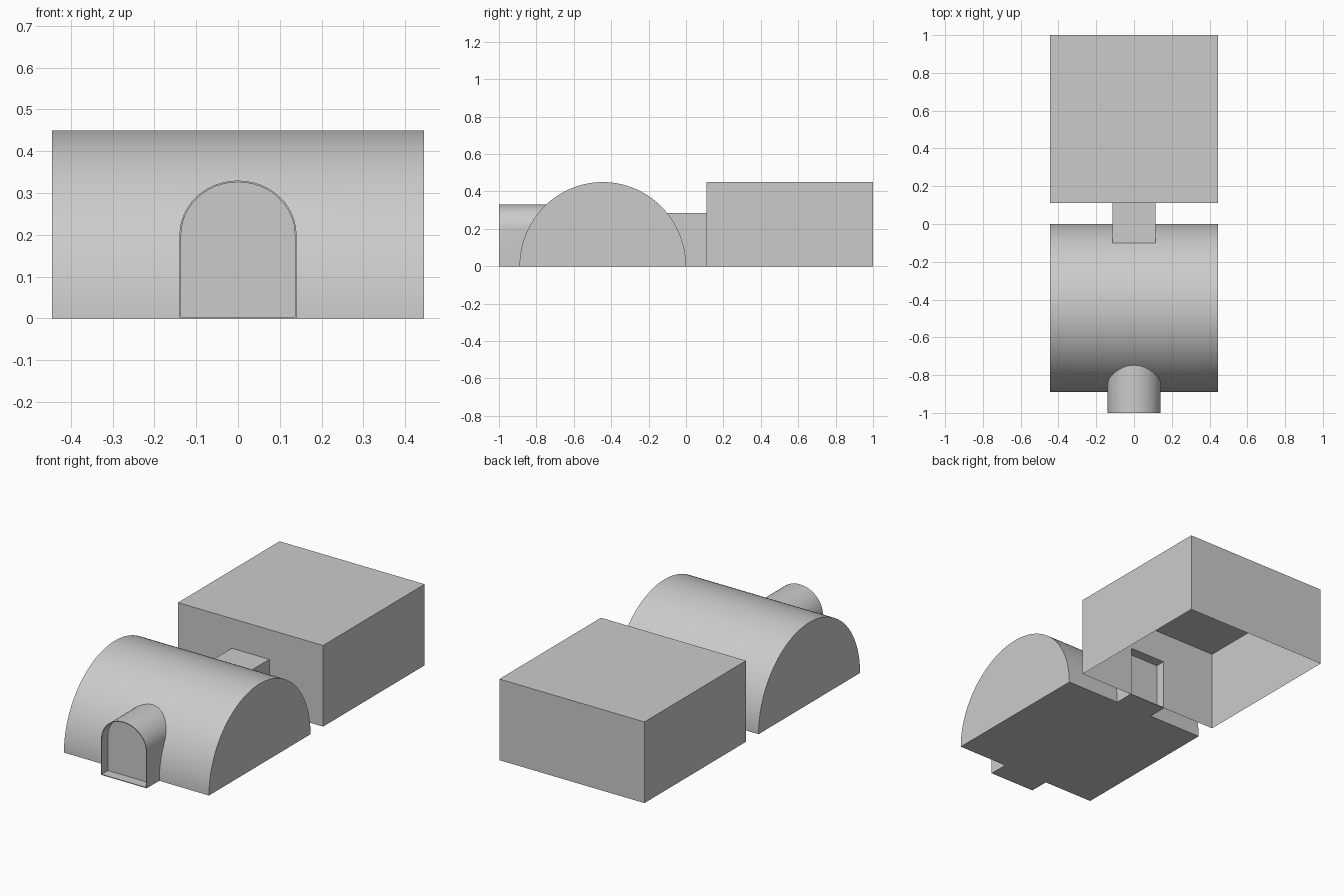
import bpy, bmesh, math

if "Cube" in bpy.data.objects:
    bpy.data.objects.remove(bpy.data.objects["Cube"])

HALF = 0.445      # half width of both buildings
HEIGHT = 0.45
T = 0.004         # thin rim around the doorways


def mesh_object(name, bm):
    bmesh.ops.recalc_face_normals(bm, faces=bm.faces)
    me = bpy.data.meshes.new(name)
    bm.to_mesh(me)
    bm.free()
    ob = bpy.data.objects.new(name, me)
    bpy.context.collection.objects.link(ob)
    return ob


def prism(name, points, offset):
    """Closed solid: a planar outline swept by an offset vector."""
    bm = bmesh.new()
    base = bm.faces.new([bm.verts.new(p) for p in points])
    out = bmesh.ops.extrude_face_region(bm, geom=[base], use_keep_orig=True)
    verts = [g for g in out["geom"] if isinstance(g, bmesh.types.BMVert)]
    bmesh.ops.translate(bm, verts=verts, vec=offset)
    return mesh_object(name, bm)


def arch(w, spring, rise, base, y, n=24):
    """Round-topped doorway outline in the xz plane."""
    top = [(w * math.cos(math.pi * i / n), y, spring + rise * math.sin(math.pi * i / n))
           for i in range(n + 1)]
    return [(-w, y, base), (w, y, base)] + top


def rect(w, z0, z1, y):
    return [(-w, y, z0), (w, y, z0), (w, y, z1), (-w, y, z1)]


def boolean(target, other, operation):
    mod = target.modifiers.new(operation, "BOOLEAN")
    mod.operation, mod.solver, mod.object = operation, "EXACT", other
    bpy.context.view_layer.objects.active = target
    bpy.ops.object.modifier_apply(modifier=mod.name)
    bpy.data.objects.remove(other)


# Half-cylinder hall, closed ends and floor
N = 64
curve = [(-HALF, -HALF + HALF * math.cos(math.pi * i / N), HEIGHT * math.sin(math.pi * i / N))
         for i in range(N + 1)]
hall = prism("vaulted_hall", curve, (2 * HALF, 0, 0))

# Arched porch and square passage merged into the hall
boolean(hall, prism("porch", arch(0.14, 0.2, 0.13, 0, -1), (0, 0.55, 0)), "UNION")
boolean(hall, prism("passage", rect(0.115, 0, 0.285, -0.4), (0, 0.51, 0)), "UNION")

# Shallow door recesses at both outer ends
boolean(hall, prism("porch_recess", arch(0.14 - T, 0.2, 0.13 - T, T, -1.05), (0, 0.105, 0)),
        "DIFFERENCE")
boolean(hall, prism("passage_recess", rect(0.115 - T, T, 0.285 - T, 0.055), (0, 0.1, 0)),
        "DIFFERENCE")

bpy.ops.object.select_all(action="DESELECT")
hall.select_set(True)
bpy.context.view_layer.objects.active = hall
bpy.ops.object.shade_smooth_by_angle(angle=math.radians(30))

# Box room: thin shell, open below, with a doorway in its front wall
bm = bmesh.new()
x, z, d, dz = HALF, HEIGHT, 0.115, 0.285
front = [bm.verts.new((px, 0.11, pz)) for px, pz in
         [(-x, 0), (-d, 0), (-d, dz), (d, dz), (d, 0), (x, 0), (x, z), (-x, z)]]
back = [bm.verts.new((px, 1.0, pz)) for px, pz in [(-x, 0), (x, 0), (x, z), (-x, z)]]
bm.faces.new(front)
bm.faces.new(back)
corners = [front[0], front[5], front[6], front[7]]
for i in (1, 2, 3):
    j = (i + 1) % 4
    bm.faces.new([corners[i], back[i], back[j], corners[j]])
mesh_object("box_room", bm)
